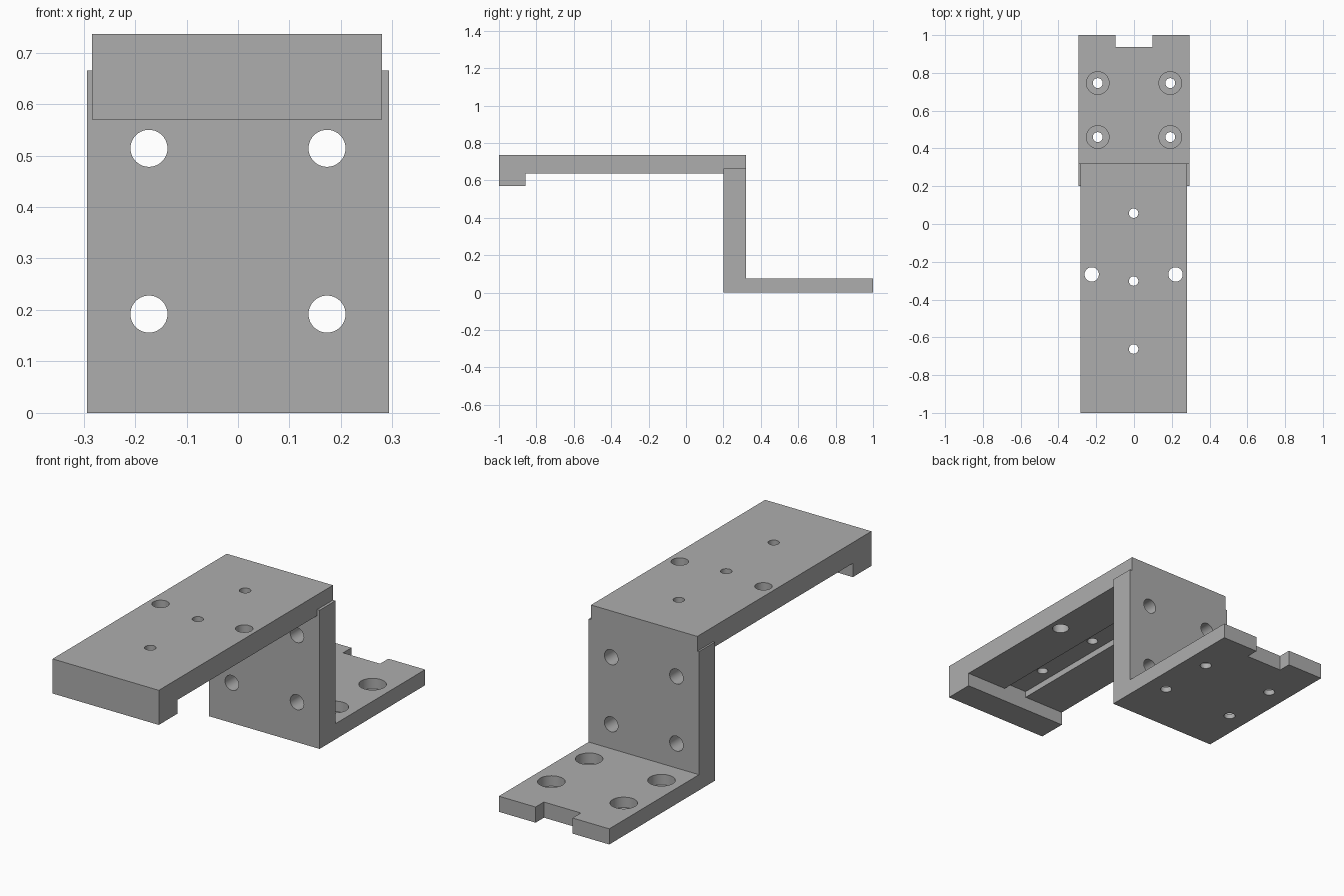
import bpy, bmesh
from math import pi
from mathutils import Matrix

cube = bpy.data.objects.get("Cube")
if cube:
    bpy.data.objects.remove(cube, do_unlink=True)

grey = bpy.data.materials.new("machined grey")
grey.use_nodes = True
colour = (0.42, 0.42, 0.42, 1)
grey.diffuse_color = colour
grey.node_tree.nodes["Principled BSDF"].inputs["Base Color"].default_value = colour


def to_object(name, bm):
    bmesh.ops.recalc_face_normals(bm, faces=bm.faces)
    mesh = bpy.data.meshes.new(name)
    bm.to_mesh(mesh)
    bm.free()
    mesh.materials.append(grey)
    obj = bpy.data.objects.new(name, mesh)
    bpy.context.collection.objects.link(obj)
    return obj


def extrude_profile(name, points, x0, x1):
    """Extrude a side profile of (y, z) points from x0 to x1."""
    bm = bmesh.new()
    face = bm.faces.new([bm.verts.new((x0, y, z)) for y, z in points])
    ext = bmesh.ops.extrude_face_region(bm, geom=[face])
    moved = [v for v in ext["geom"] if isinstance(v, bmesh.types.BMVert)]
    bmesh.ops.translate(bm, verts=moved, vec=(x1 - x0, 0, 0))
    return to_object(name, bm)


def box(name, y0, y1, z0, z1, x0, x1):
    return extrude_profile(name, [(y0, z0), (y1, z0), (y1, z1), (y0, z1)], x0, x1)


def drill(centre, radius, depth, along_y=False):
    bm = bmesh.new()
    turn = Matrix.Rotation(pi / 2, 4, 'X') if along_y else Matrix()
    bmesh.ops.create_cone(bm, cap_ends=True, segments=40, radius1=radius,
                          radius2=radius, depth=depth,
                          matrix=Matrix.Translation(centre) @ turn)
    return to_object("drill", bm)


def combine(target, tool, operation):
    mod = target.modifiers.new("combine", 'BOOLEAN')
    mod.operation = operation
    mod.solver = 'EXACT'
    mod.object = tool
    bpy.context.view_layer.objects.active = target
    bpy.ops.object.modifier_apply(modifier=mod.name)
    bpy.data.objects.remove(tool, do_unlink=True)


WALL_FRONT, WALL_BACK, FOOT_TOP = 0.2, 0.32, 0.075
PLATE_BOTTOM, PLATE_TOP = 0.636, 0.736
HOOK_BACK, MID = -0.859, -0.002

# Foot and upright wall
bracket = extrude_profile("step_bracket", [
    (WALL_FRONT, 0), (1, 0), (1, FOOT_TOP), (WALL_BACK, FOOT_TOP),
    (WALL_BACK, 0.665), (WALL_FRONT, 0.665)], -0.293, 0.293)

# Top plate with hooked front lip
plate = extrude_profile("top_plate", [
    (-1, 0.57), (HOOK_BACK, 0.57), (HOOK_BACK, PLATE_BOTTOM),
    (WALL_BACK, PLATE_BOTTOM), (WALL_BACK, PLATE_TOP), (-1, PLATE_TOP)],
    MID - 0.282, MID + 0.282)

# Groove along the underside of the plate
combine(plate, box("groove", HOOK_BACK, WALL_FRONT, 0.6, 0.666,
                   MID - 0.063, MID + 0.063), 'DIFFERENCE')
combine(bracket, plate, 'UNION')

# Notch in the back edge of the foot
combine(bracket, box("notch", 0.937, 1.1, -0.1, 0.2, -0.098, 0.098), 'DIFFERENCE')

# Small holes along the plate centre line
for y in (0.057, -0.302, -0.662):
    combine(bracket, drill((MID, y, 0.7), 0.025, 0.3), 'DIFFERENCE')

for side in (-1, 1):
    # Larger plate holes
    combine(bracket, drill((MID + side * 0.222, -0.267, 0.7), 0.038, 0.3), 'DIFFERENCE')
    # Wall holes
    for z in (0.192, 0.514):
        combine(bracket, drill((side * 0.173, 0.26, z), 0.036, 0.3, True), 'DIFFERENCE')
    # Counterbored foot holes
    for y in (0.46, 0.746):
        combine(bracket, drill((side * 0.192, y, 0), 0.026, 0.3), 'DIFFERENCE')
        combine(bracket, drill((side * 0.192, y, 0.125), 0.06, 0.2), 'DIFFERENCE')

# Smooth hole walls, crisp edges
bpy.ops.object.select_all(action='DESELECT')
bracket.select_set(True)
bpy.context.view_layer.objects.active = bracket
bpy.ops.object.shade_smooth_by_angle(angle=pi / 6)
